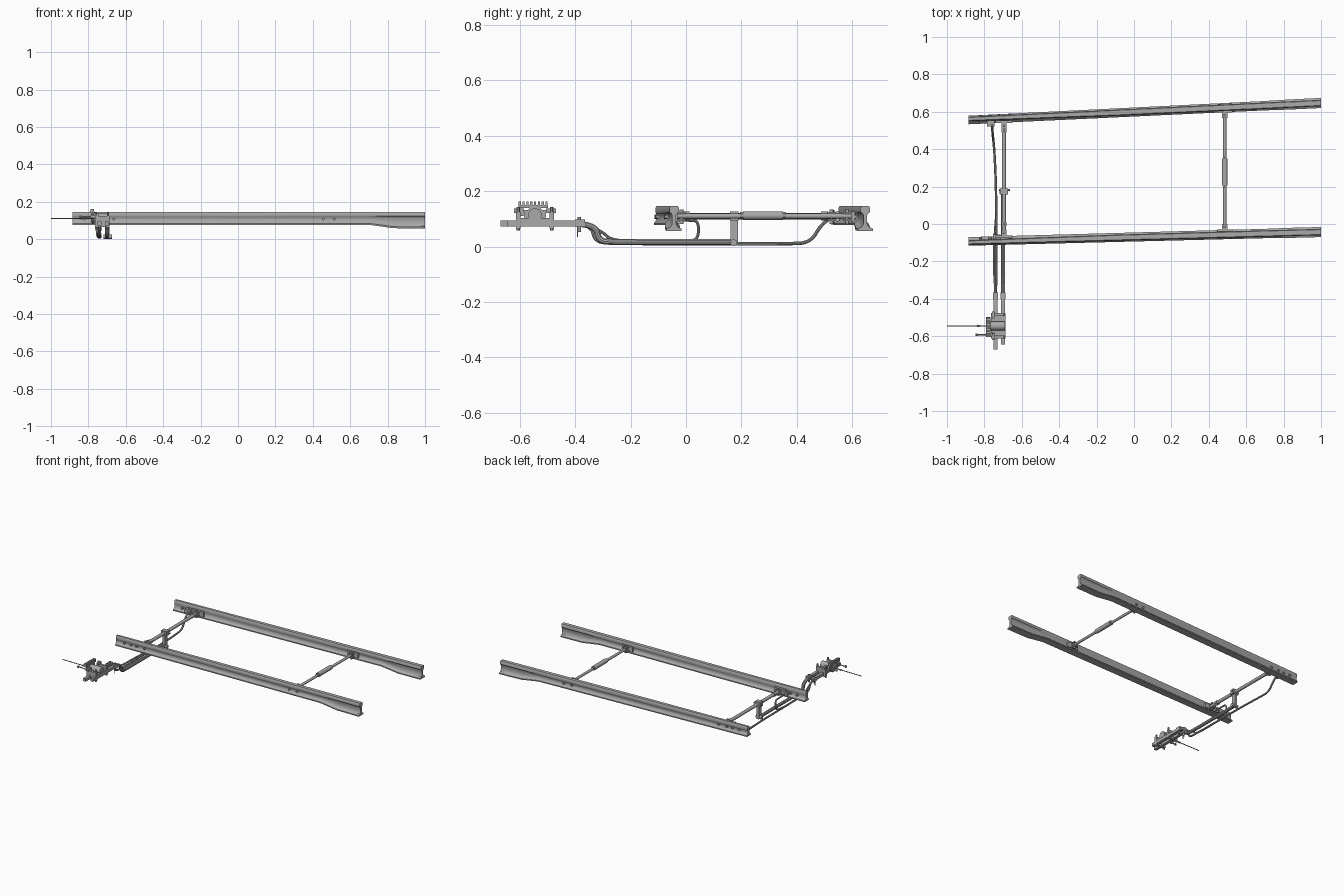
import bpy, bmesh, math
from mathutils import Vector

steel = bpy.data.materials.new("steel grey")
steel.diffuse_color = (0.40, 0.40, 0.40, 1)


def finish(name, bm, smooth=True):
    bmesh.ops.recalc_face_normals(bm, faces=bm.faces)
    me = bpy.data.meshes.new(name)
    bm.to_mesh(me)
    bm.free()
    me.materials.append(steel)
    ob = bpy.data.objects.new(name, me)
    bpy.context.collection.objects.link(ob)
    if smooth:
        shade(ob)
    return ob


def shade(ob):
    bpy.ops.object.select_all(action='DESELECT')
    ob.select_set(True)
    bpy.context.view_layer.objects.active = ob
    bpy.ops.object.shade_smooth_by_angle(angle=math.radians(35))


def box(name, x, y, z):
    """Box from (min, max) ranges."""
    bm = bmesh.new()
    bmesh.ops.create_cube(bm, size=1)
    for v in bm.verts:
        v.co = [a[0] + (c + 0.5) * (a[1] - a[0]) for a, c in zip((x, y, z), v.co)]
    return finish(name, bm, False)


def rod(name, p, q, r, r2=None, n=14):
    """Straight cylinder or cone from p to q."""
    p, q = Vector(p), Vector(q)
    bm = bmesh.new()
    bmesh.ops.create_cone(bm, cap_ends=True, segments=n, radius1=r,
                          radius2=r if r2 is None else r2, depth=(q - p).length)
    rot = (q - p).to_track_quat('Z', 'Y')
    for v in bm.verts:
        v.co = rot @ v.co + (p + q) / 2
    return finish(name, bm)


def tube(name, pts, r):
    """Bent round bar following control points."""
    cu = bpy.data.curves.new(name, 'CURVE')
    cu.dimensions = '3D'
    cu.bevel_depth, cu.bevel_resolution, cu.use_fill_caps = r, 3, True
    sp = cu.splines.new('NURBS')
    sp.points.add(len(pts) - 1)
    for a, b in zip(sp.points, pts):
        a.co = (*b, 1)
    sp.use_endpoint_u, sp.order_u, sp.resolution_u = True, 3, 8
    ob = bpy.data.objects.new(name, cu)
    bpy.context.collection.objects.link(ob)
    bpy.ops.object.select_all(action='DESELECT')
    ob.select_set(True)
    bpy.context.view_layer.objects.active = ob
    bpy.ops.object.convert(target='MESH')
    ob = bpy.context.object
    ob.data.materials.clear()
    ob.data.materials.append(steel)
    shade(ob)


# Tapered blade rails, lofted along x
RAILS = {"front": (-0.093, -0.043, -1), "back": (0.556, 0.647, 1)}


def rail_y(side, x):
    a, b, _ = RAILS[side]
    return a + (b - a) * (x + 0.885) / 1.885


# station: x, foot bottom, foot half width, web half width, inner head reach
STATIONS = [(-0.885, 0.077, 0.023, 0.012, 0.006), (-0.1, 0.077, 0.024, 0.012, 0.015),
            (0.70, 0.077, 0.025, 0.011, 0.017), (0.76, 0.069, 0.026, 0.009, 0.017),
            (0.83, 0.059, 0.027, 0.007, 0.017), (1.0, 0.057, 0.027, 0.007, 0.017)]


def rail(side):
    s = RAILS[side][2]
    bm = bmesh.new()
    rings = []
    for x, zb, f, w, h in STATIONS:
        def half(head):
            wb = min(w, head)
            return [(f, zb), (f, zb + 0.008), (wb + 0.006, zb + 0.014), (wb, zb + 0.024),
                    (wb, 0.114), (wb + 0.004 if wb < head - 0.004 else head, 0.120),
                    (head, 0.124), (head, 0.140), (head - 0.004, 0.146)]
        prof = half(0.017) + [(-y, z) for y, z in reversed(half(h))]
        rings.append([bm.verts.new((x, rail_y(side, x) + s * y, z)) for y, z in prof])
    n = len(rings[0])
    for a, b in zip(rings, rings[1:]):
        for i in range(n):
            j = (i + 1) % n
            bm.faces.new((a[i], a[j], b[j], b[i]))
    bm.faces.new(rings[0])
    bm.faces.new(rings[-1])
    finish(side + "_rail", bm)


for side in RAILS:
    rail(side)
    inner = -RAILS[side][2]
    # Bolts through the web
    for i, x in enumerate((-0.82, -0.77, -0.725, -0.665, 0.455, 0.515)):
        y = rail_y(side, x)
        rod(f"{side}_web_bolt_{i}", (x, y - 0.022, 0.108), (x, y + 0.022, 0.108), 0.008, n=6)
    # Mounting brackets and clevises for the tie bars
    for label, x, wide in (("drive", -0.695, 0.045), ("spacer", 0.485, 0.042)):
        y = rail_y(side, x)
        a, b, c = y + inner * 0.012, y + inner * 0.026, y + inner * 0.055
        box(f"{side}_{label}_bracket", (x - wide, x + wide), sorted((a, b)), (0.090, 0.126))
        for dz in (0.092, 0.118):
            box(f"{side}_{label}_clevis", (x - 0.014, x + 0.014), sorted((b, c)), (dz, dz + 0.007))
        m = (b + c) / 2
        rod(f"{side}_{label}_pin", (x, m, 0.082), (x, m, 0.134), 0.007)

# Tie bars between the rails
rod("spacer_bar", (0.485, rail_y("front", 0.485) + 0.02, 0.110),
    (0.485, rail_y("back", 0.485) - 0.02, 0.110), 0.009)
rod("spacer_sleeve", (0.485, 0.205, 0.112), (0.485, 0.35, 0.112), 0.0155, n=20)
for y0, y1 in ((0.195, 0.205), (0.35, 0.36)):
    rod("sleeve_nut", (0.485, y0, 0.112), (0.485, y1, 0.112), 0.012, n=6)
rod("drive_tie_bar", (-0.695, -0.065, 0.110), (-0.695, 0.545, 0.110), 0.0115, n=18)
for y in (0.0, 0.50):
    rod("tie_bar_nut", (-0.695, y - 0.012, 0.110), (-0.695, y + 0.012, 0.110), 0.016, n=6)

# Hanging arm joining the tie bar to the drive rod
box("hanging_arm", (-0.705, -0.687, ), (0.160, 0.188), (0.004, 0.112))
box("arm_clamp", (-0.716, -0.674), (0.158, 0.190), (0.094, 0.127))
rod("arm_clamp_bolt", (-0.722, 0.182, 0.110), (-0.662, 0.182, 0.110), 0.007, n=6)
rod("arm_foot_pin", (-0.720, 0.172, 0.014), (-0.675, 0.172, 0.014), 0.012)

# Cranked drive rod and detection rods passing under the front rail
tube("drive_rod", [(-0.70, 0.172, 0.016), (-0.70, 0.0, 0.016), (-0.70, -0.26, 0.016),
                   (-0.70, -0.315, 0.020), (-0.70, -0.325, 0.078), (-0.70, -0.395, 0.083)], 0.0115)
tube("back_detection_rod", [(-0.758, 0.525, 0.105), (-0.757, 0.49, 0.085), (-0.752, 0.45, 0.014),
                            (-0.745, 0.37, 0.010), (-0.737, 0.18, 0.010), (-0.737, -0.05, 0.010),
                            (-0.735, -0.25, 0.012), (-0.737, -0.33, 0.016),
                            (-0.74, -0.34, 0.078), (-0.74, -0.40, 0.083)], 0.0065)
tube("front_detection_rod", [(-0.735, rail_y("front", -0.735) + 0.02, 0.096), (-0.735, 0.02, 0.096),
                             (-0.735, 0.045, 0.090), (-0.737, 0.045, 0.030), (-0.740, 0.015, 0.018),
                             (-0.748, -0.10, 0.018), (-0.748, -0.27, 0.020),
                             (-0.745, -0.30, 0.055), (-0.742, -0.37, 0.083)], 0.0055)
yb = rail_y("back", -0.76)
box("back_detection_lug", (-0.785, -0.745), (yb - 0.040, yb - 0.010), (0.092, 0.122))
rod("back_detection_pin", (-0.758, yb - 0.033, 0.080), (-0.758, yb - 0.033, 0.132), 0.006)
yf = rail_y("front", -0.735)
box("front_detection_lug", (-0.755, -0.715), (yf + 0.010, yf + 0.032), (0.085, 0.115))

# Slide bars with joint blocks at the bend
for label, x, y0 in (("detection", -0.74, -0.67), ("drive", -0.70, -0.645)):
    box(label + "_slide_bar", (x - 0.010, x + 0.010), (y0, -0.385), (0.073, 0.094))
    box(label + "_joint", (x - 0.013, x + 0.013), (-0.400, -0.365), (0.070, 0.098))
    rod(label + "_joint_pin", (x, -0.385, 0.052), (x, -0.385, 0.106), 0.006)
    box(label + "_split_pin", (x - 0.002, x + 0.002), (-0.394, -0.390), (0.035, 0.073))

# Lock mechanism: saddle brackets, base, drum and toothed top
box("mechanism_base", (-0.765, -0.688), (-0.600, -0.490), (0.094, 0.104))
for y in (-0.485, -0.605):
    out = -1 if y < -0.545 else 1
    box("saddle_strap", (-0.765, -0.688), (y - 0.008, y + 0.008), (0.066, 0.125))
    box("saddle_wing", (-0.760, -0.745), sorted((y - out * 0.02, y + out * 0.016)), (0.122, 0.138))
    for x in (-0.76, -0.695):
        rod("saddle_bolt", (x, y, 0.058), (x, y, 0.142), 0.006, n=6)
rod("mechanism_drum", (-0.785, -0.545, 0.114), (-0.690, -0.545, 0.114), 0.024, n=20)
rod("drum_flange", (-0.780, -0.545, 0.114), (-0.772, -0.545, 0.114), 0.032, n=20)
box("drum_side_plate", (-0.780, -0.772), (-0.585, -0.505), (0.105, 0.132))
box("toothed_plate", (-0.790, -0.768), (-0.605, -0.498), (0.140, 0.150))
for i in range(8):
    y = -0.600 + i * 0.0138
    box("plate_tooth", (-0.788, -0.770), (y - 0.004, y + 0.004), (0.150, 0.162))

# Slim pointer rod, its tip, and the short crank handle
rod("pointer_rod", (-1.0, -0.545, 0.112), (-0.785, -0.545, 0.112), 0.0028, n=8)
rod("pointer_tip", (-0.840, -0.545, 0.112), (-0.815, -0.545, 0.112), 0.007, 0.0028, n=10)
rod("crank_handle", (-0.845, -0.592, 0.120), (-0.765, -0.592, 0.120), 0.0035, n=8)
rod("crank_knob", (-0.848, -0.592, 0.120), (-0.838, -0.592, 0.120), 0.008, n=10)
rod("crank_boss", (-0.785, -0.592, 0.120), (-0.745, -0.592, 0.120), 0.010, n=12)
